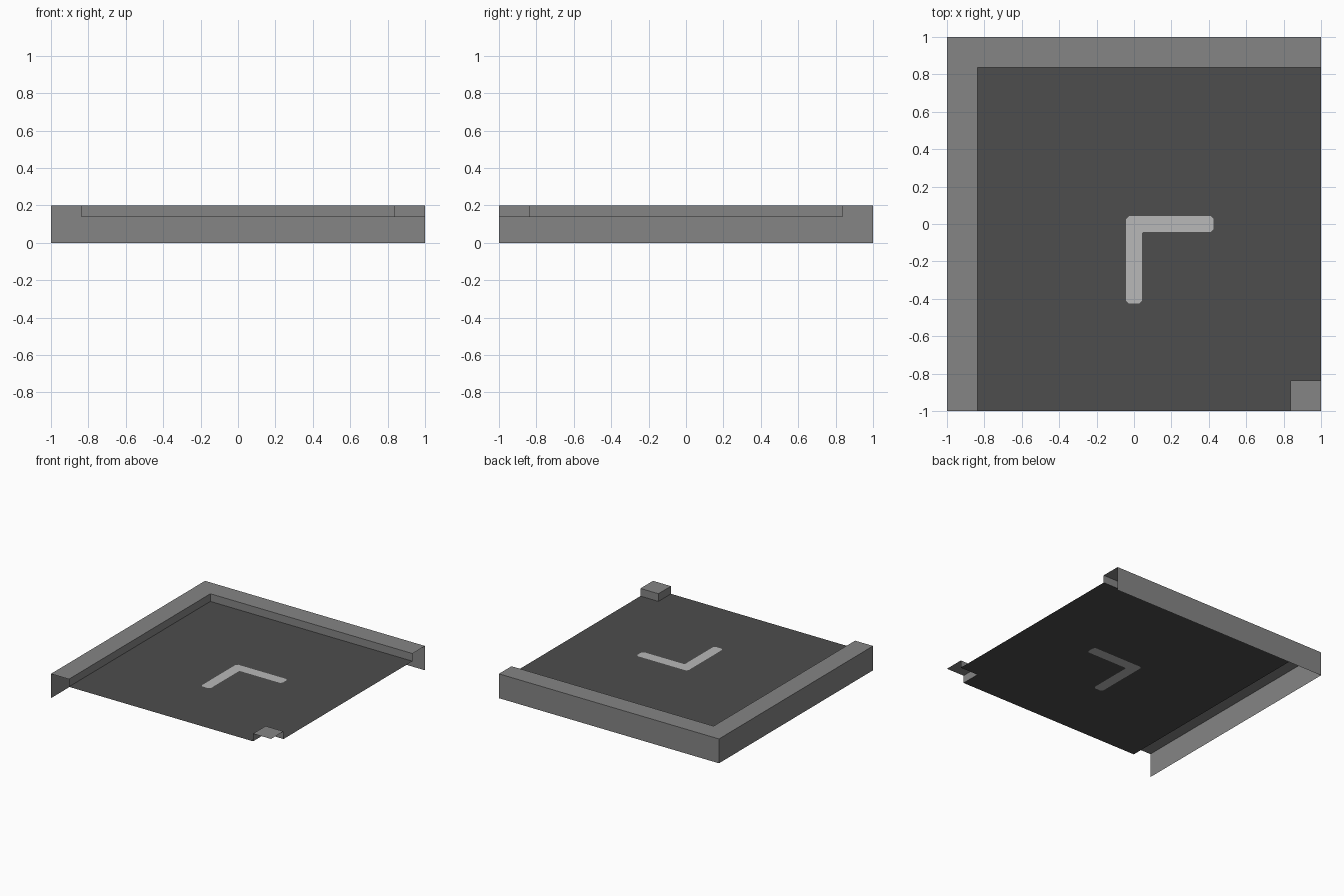
import bpy, bmesh

if "Cube" in bpy.data.objects:
    bpy.data.objects.remove(bpy.data.objects["Cube"])

E = 0.837        # inner edge of the kerb
TOP = 0.2        # kerb height
ROAD = 0.137     # road height


def material(name, v):
    m = bpy.data.materials.new(name)
    m.diffuse_color = (v, v, v, 1)
    m.use_nodes = True
    m.node_tree.nodes["Principled BSDF"].inputs["Base Color"].default_value = m.diffuse_color
    return m


kerb_grey = material("kerb grey", 0.235)
asphalt = material("dark asphalt", 0.075)
paint = material("pale line paint", 0.48)


def make(name, bm, mats):
    me = bpy.data.meshes.new(name)
    bm.to_mesh(me)
    bm.free()
    ob = bpy.data.objects.new(name, me)
    for m in mats:
        me.materials.append(m)
    bpy.context.collection.objects.link(ob)
    return ob


# Kerb: open profile swept round the left and back sides with a mitred corner
bm = bmesh.new()
profile = [(1, 0), (1, TOP), (E, TOP), (E, ROAD)]
rows = [[bm.verts.new(p) for p in ((-d, -1, z), (-d, d, z), (1, d, z))]
        for d, z in profile]
for a, b in zip(rows, rows[1:]):
    for k in range(2):
        bm.faces.new((a[k], b[k], b[k + 1], a[k + 1]))
make("outer_kerb", bm, [kerb_grey])

# Small kerb block on the inside of the bend: top and two road-facing sides
bm = bmesh.new()
corners = [(E, -1), (E, -E), (1, -E)]
low = [bm.verts.new((x, y, ROAD)) for x, y in corners]
high = [bm.verts.new((x, y, TOP)) for x, y in corners]
for k in range(2):
    bm.faces.new((low[k], high[k], high[k + 1], low[k + 1]))
bm.faces.new((bm.verts.new((1, -1, TOP)), high[2], high[1], high[0]))
make("corner_kerb", bm, [kerb_grey])

# Road sheet with the bent centre line cut into it
bm = bmesh.new()
W, L, C = 0.042, 0.425, 0.015   # half width, arm length, corner clip


def loop(points):
    vs = [bm.verts.new((x, y, ROAD)) for x, y in points]
    return vs, [bm.edges.new((vs[i - 1], vs[i])) for i in range(len(vs))]


outer, edges = loop([(-E, -1), (E, -1), (E, -E), (1, -E), (1, E), (-E, E)])
arm = [(-W, W - C), (-W, C - L), (C - W, -L), (W - C, -L), (W, C - L),
       (W, -W - C / 2)]
inner, more = loop(arm + [(-y, -x) for x, y in reversed(arm)])
bmesh.ops.triangle_fill(bm, use_beauty=True, use_dissolve=False,
                        edges=edges + more, normal=(0, 0, 1))
if not any(set(f.verts) <= set(inner) and f.calc_center_median().x < W
           and f.calc_center_median().y > -L for f in bm.faces
           if abs(f.calc_center_median().x) < W * 0.9):
    bm.faces.new(inner).material_index = 1
bm.normal_update()
for f in bm.faces:
    if f.normal.z < 0:
        f.normal_flip()
make("road_with_centre_line", bm, [asphalt, paint])
